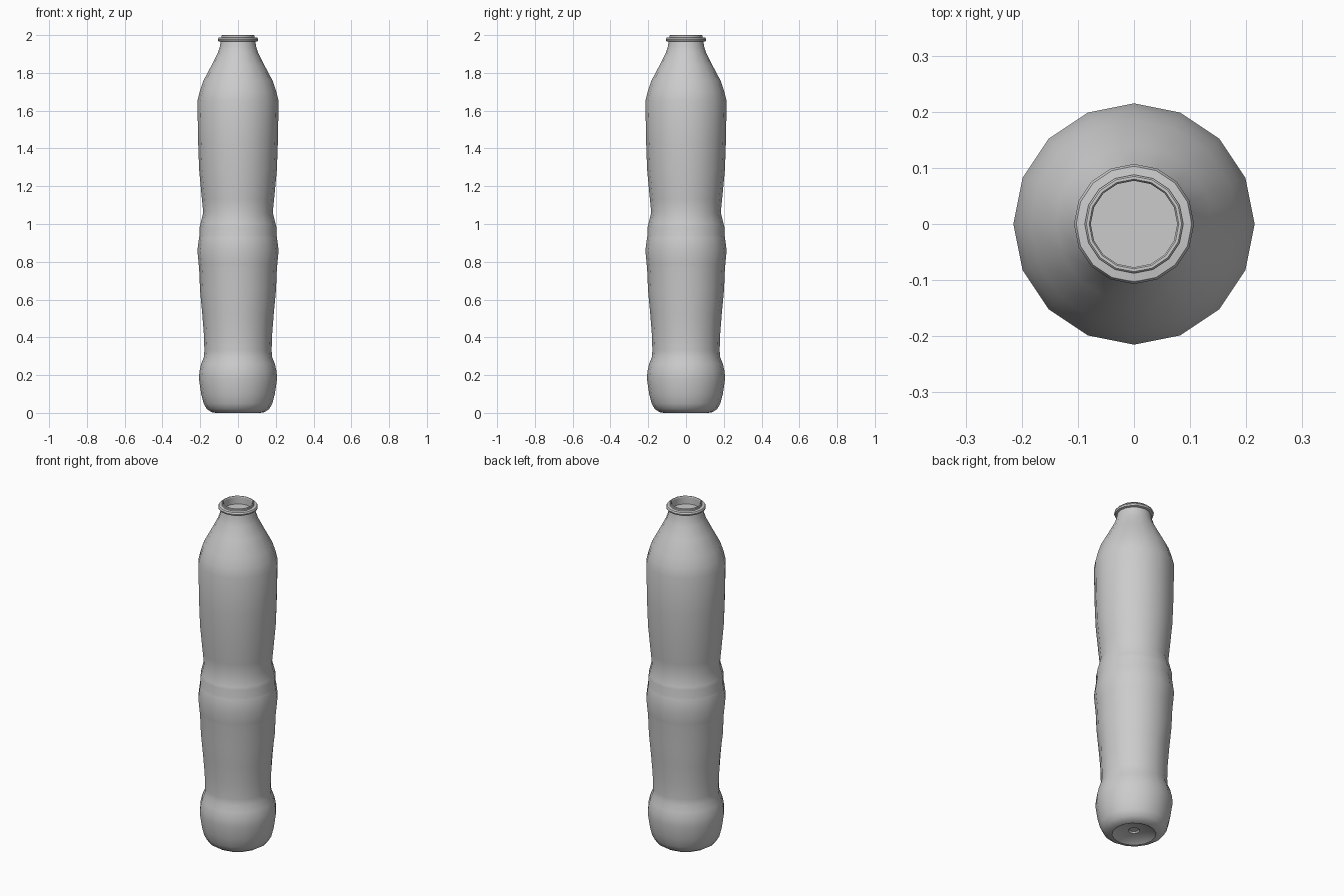
import bpy, bmesh
from math import cos, sin, pi

if "Cube" in bpy.data.objects:
    bpy.data.objects.remove(bpy.data.objects["Cube"])

SIDES = 16


def lathe(name, profile, angle=30, grips=()):
    """Spin (radius, z) points about z; grips = rows whose odd corners sink in."""
    bm = bmesh.new()
    rows = []
    for i, (r, z) in enumerate(profile):
        if r == 0:
            rows.append([bm.verts.new((0, 0, z))])
            continue
        ring = []
        for k in range(SIDES):
            a = 2 * pi * k / SIDES
            rr = r - (0.004 if z in grips and k % 2 else 0)
            ring.append(bm.verts.new((rr * cos(a), rr * sin(a), z)))
        rows.append(ring)
    for low, high in zip(rows, rows[1:]):
        for k in range(SIDES):
            n = (k + 1) % SIDES
            if len(low) == 1:
                bm.faces.new((low[0], high[n], high[k]))
            elif len(high) == 1:
                bm.faces.new((low[k], low[n], high[0]))
            else:
                bm.faces.new((low[k], low[n], high[n], high[k]))
    mesh = bpy.data.meshes.new(name)
    bm.to_mesh(mesh)
    bm.free()
    obj = bpy.data.objects.new(name, mesh)
    bpy.context.collection.objects.link(obj)
    bpy.ops.object.select_all(action='DESELECT')
    obj.select_set(True)
    bpy.context.view_layer.objects.active = obj
    bpy.ops.object.shade_smooth_by_angle(angle=angle * pi / 180)
    return obj


# Bottle body: dimpled base, waisted grip, raised band, upper body, shoulder
body = [
    (0, 0.03), (0.025, 0.03), (0.03, 0.022), (0.09, 0.015), (0.118, 0.0),
    (0.14, 0.004), (0.165, 0.02), (0.182, 0.05), (0.195, 0.10),
    (0.207, 0.18), (0.204, 0.22), (0.195, 0.26), (0.181, 0.295),
    (0.178, 0.33), (0.181, 0.42), (0.189, 0.52), (0.201, 0.65), (0.206, 0.77),
    (0.208, 0.785), (0.215, 0.86), (0.206, 0.93), (0.203, 0.94),
    (0.203, 0.985), (0.199, 1.0), (0.184, 1.06),
    (0.191, 1.13), (0.206, 1.29), (0.211, 1.43), (0.215, 1.65),
    (0.203, 1.70), (0.185, 1.755), (0.14, 1.84), (0.107, 1.905),
    (0.096, 1.94), (0.092, 1.965),
    # Neck ring and rolled lip
    (0.104, 1.968), (0.107, 1.977), (0.103, 1.986), (0.088, 1.988),
    (0.088, 1.997), (0.085, 2.0), (0.08, 2.0), (0.077, 1.995), (0.077, 1.955),
]
lathe("bottle", body, grips=(0.52,))

# Flat surface just inside the mouth
lathe("mouth_seal", [(0.077, 1.955), (0, 1.955)])
